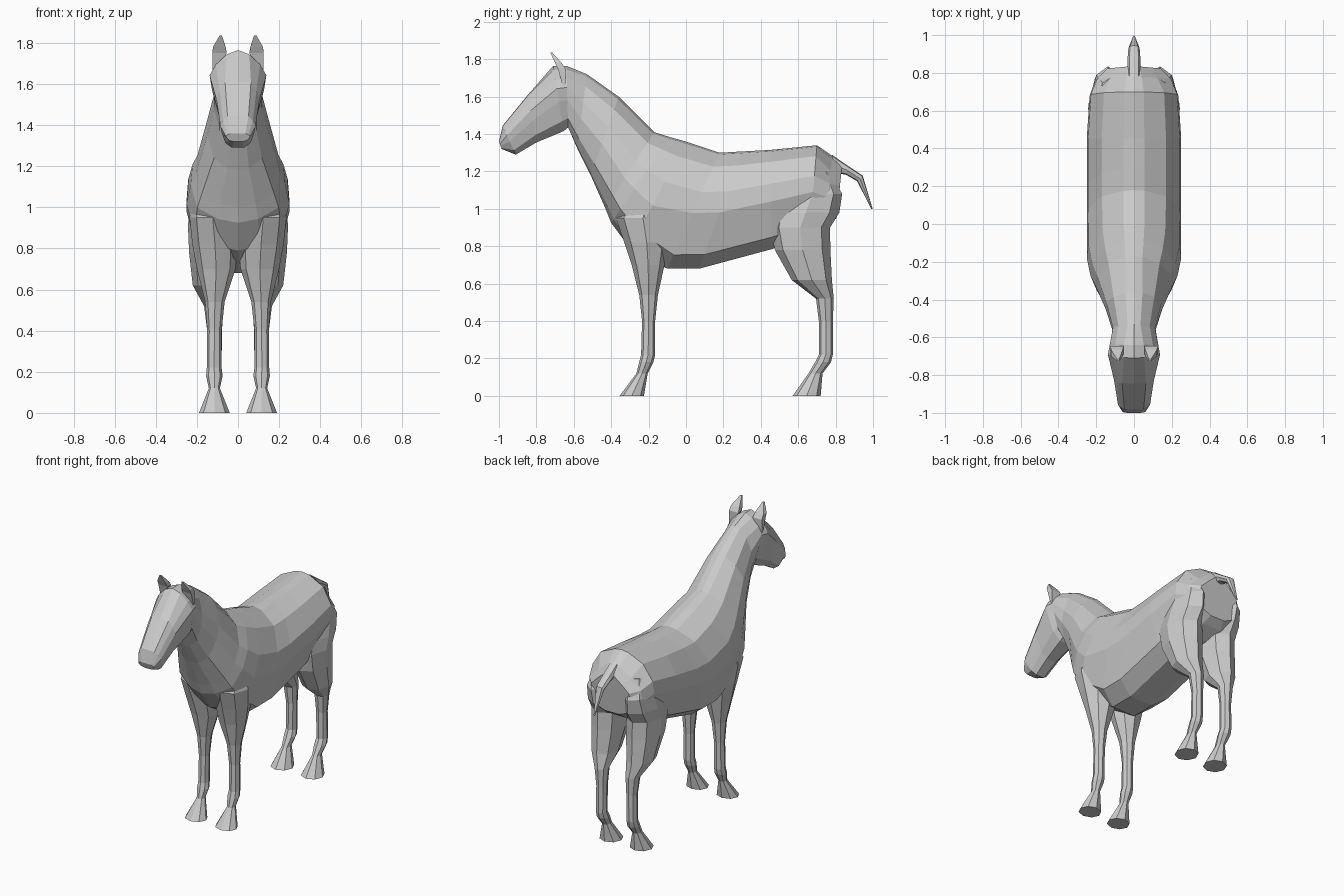
import bpy, bmesh, math


def loft(name, rings, mirror=False):
    """Skin a list of equal-length point rings and cap both ends."""
    bm = bmesh.new()
    vs = [[bm.verts.new(p) for p in r] for r in rings]
    n = len(vs[0])
    for a, b in zip(vs, vs[1:]):
        for i in range(n):
            bm.faces.new((a[i], a[(i + 1) % n], b[(i + 1) % n], b[i]))
    bm.faces.new(vs[0])
    bm.faces.new(vs[-1])
    bmesh.ops.recalc_face_normals(bm, faces=bm.faces)
    me = bpy.data.meshes.new(name)
    bm.to_mesh(me)
    bm.free()
    ob = bpy.data.objects.new(name, me)
    bpy.context.collection.objects.link(ob)
    if mirror:
        ob.modifiers.new("Mirror", 'MIRROR')
    return ob


def slice_ring(ty, tz, by, bz, w, prof):
    """Symmetric section between a top and a bottom point on the centre plane."""
    half = [(f * w, ty + (by - ty) * t, tz + (bz - tz) * t) for f, t in prof]
    return half + [(-x, y, z) for x, y, z in half[-2:0:-1]]


def level_ring(z, y0, y1, x0, x1, n=8):
    """Horizontal n-gon filling the given y and x ranges."""
    turn = math.pi / 4 if n == 4 else 0
    k = 1 / math.cos(turn)
    out = []
    for i in range(n):
        a = 2 * math.pi * i / n + turn
        out.append(((x0 + x1) / 2 + k * (x1 - x0) / 2 * math.cos(a),
                    (y0 + y1) / 2 + k * (y1 - y0) / 2 * math.sin(a), z))
    return out


MUZZLE = [(0, 0), (.6, .01), (.85, .16), (1, .33), (.92, .55), (.72, .85), (.35, 1), (0, 1)]
CROWN = [(0, 0), (.4, .06), (.78, .2), (1, .35), (.92, .55), (.72, .85), (.35, 1), (0, 1)]
NECK = [(0, 0), (.3, .03), (.72, .16), (.97, .38), (1, .6), (.78, .86), (.35, .98), (0, 1)]
CHEST = [(0, 0), (.22, .02), (.66, .14), (.96, .38), (1, .6), (.86, .84), (.42, .96), (0, 1)]
BODY = [(0, 0), (.22, .015), (.68, .12), (.97, .34), (1, .52), (.76, .88), (.35, 1), (0, 1)]
RUMP = [(0, 0), (.2, .04), (.6, .22), (.95, .4), (1, .6), (.85, .9), (.35, 1), (0, 1)]

# Head, neck and trunk in one skin, nose to rump
sections = [
    (-1.0, 1.36, -.985, 1.32, .06, MUZZLE),
    (-.98, 1.445, -.91, 1.29, .085, MUZZLE),
    (-.845, 1.61, -.80, 1.355, .105, MUZZLE),
    (-.71, 1.765, -.655, 1.415, .138, CROWN),
    (-.64, 1.765, -.63, 1.435, .128, CROWN),
    (-.53, 1.72, -.58, 1.32, .115, NECK),
    (-.36, 1.60, -.51, 1.18, .15, NECK),
    (-.17, 1.41, -.43, 1.00, .205, CHEST),
    (-.09, 1.385, -.40, .925, .23, CHEST),
    (0.0, 1.36, -.30, .79, .25, CHEST),
    (.18, 1.30, -.10, .68, .25, BODY),
    (.30, 1.307, .07, .68, .25, BODY),
    (.45, 1.315, .46, .785, .25, BODY),
    (.70, 1.34, .66, .86, .235, BODY),
    (.78, 1.285, .75, .91, .205, RUMP),
    (.835, 1.235, .805, .95, .15, RUMP),
]
loft("horse_body", [slice_ring(*s) for s in sections])

# Legs: height, y range, x range
loft("front_legs", [level_ring(*s) for s in [
    (1.1, -.27, -.12, .09, .2), (.95, -.375, -.085, .01, .236),
    (.82, -.33, -.09, .002, .222), (.70, -.29, -.115, .012, .2),
    (.54, -.25, -.15, .065, .16), (.40, -.235, -.165, .08, .15),
    (.22, -.24, -.165, .08, .152), (.18, -.25, -.175, .075, .155),
    (.12, -.265, -.205, .088, .142), (0, -.355, -.225, .04, .19)]], True)

loft("hind_legs", [level_ring(*s) for s in [
    (1.2, .62, .77, .08, .18), (1.08, .52, .835, .05, .225),
    (.98, .46, .82, .02, .24), (.9, .45, .77, .02, .243),
    (.78, .475, .772, .025, .238), (.62, .565, .78, .045, .22),
    (.52, .695, .79, .07, .165), (.40, .71, .785, .078, .15),
    (.22, .71, .785, .08, .152), (.18, .69, .775, .075, .155),
    (.12, .655, .73, .088, .142), (0, .57, .72, .04, .19)]], True)

# Ears
loft("ears", [level_ring(*s, n=4) for s in [
    (1.66, -.66, -.645, .10, .125), (1.75, -.685, -.645, .055, .125),
    (1.78, -.70, -.665, .06, .122), (1.835, -.725, -.715, .078, .09)]], True)

# Tail
TAIL = [(0, 0), (.7, .1), (1, .5), (.7, .9), (0, 1)]
loft("tail", [slice_ring(*s, TAIL) for s in [
    (.78, 1.29, .80, 1.19, .035), (.87, 1.227, .855, 1.183, .035),
    (.945, 1.177, .915, 1.148, .03), (.998, 1.0, .99, 1.0, .005)]])
